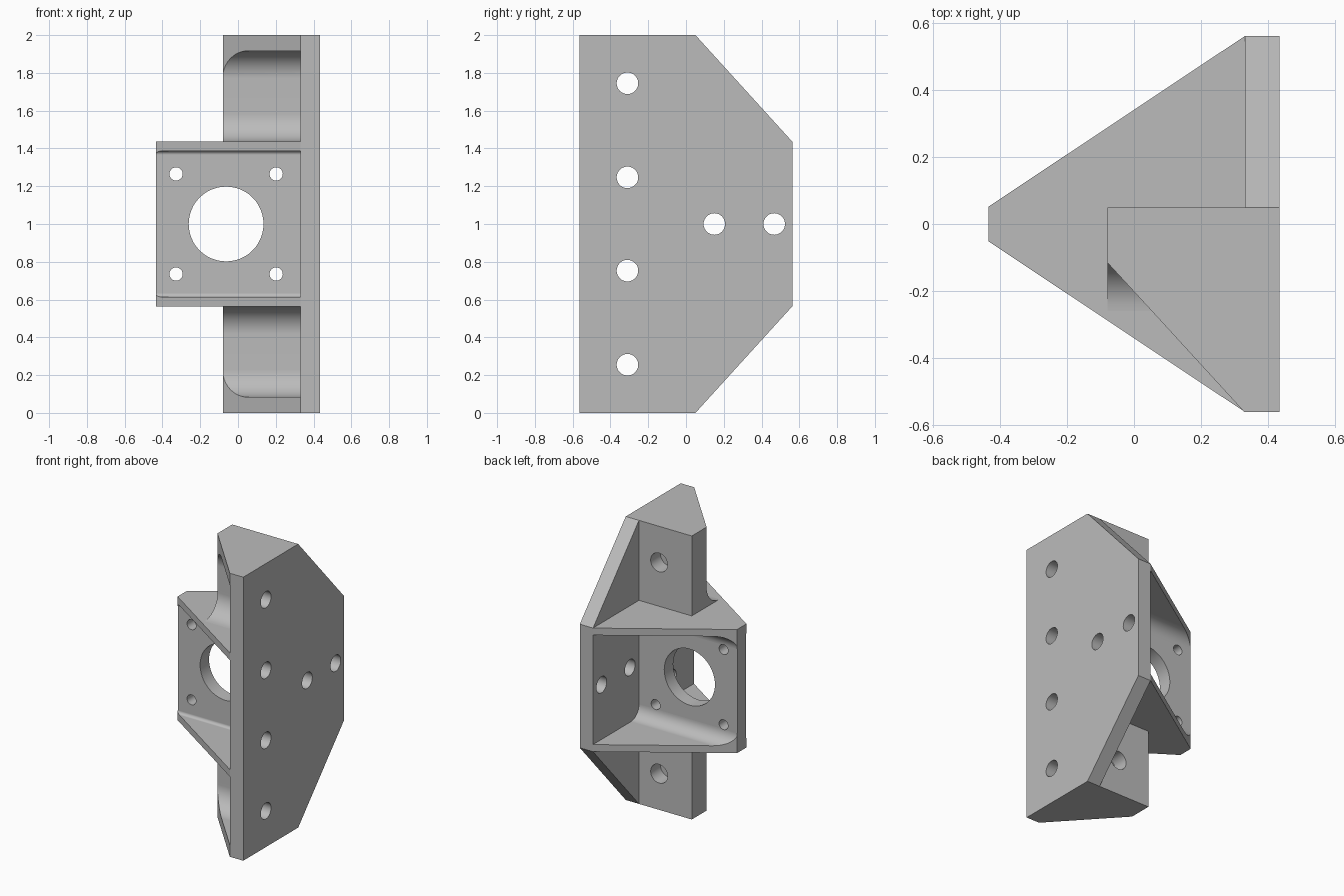
import bpy, bmesh, math
from mathutils import Vector

default = bpy.data.objects.get("Cube")
if default:
    bpy.data.objects.remove(default, do_unlink=True)

grey = bpy.data.materials.new("plain_grey")
grey.use_nodes = True
colour = (0.5, 0.5, 0.5, 1)
grey.diffuse_color = colour
grey.node_tree.nodes["Principled BSDF"].inputs["Base Color"].default_value = colour


def prism(name, points, axis, start, end):
    """Extrude a 2D outline along one axis; the outline uses the other two."""
    bm = bmesh.new()
    verts = []
    for a, b in points:
        co = [a, b]
        co.insert(axis, start)
        verts.append(bm.verts.new(co))
    face = bm.faces.new(verts)
    made = bmesh.ops.extrude_face_region(bm, geom=[face])["geom"]
    offset = Vector((0, 0, 0))
    offset[axis] = end - start
    bmesh.ops.translate(bm, vec=offset,
                        verts=[v for v in made if isinstance(v, bmesh.types.BMVert)])
    bmesh.ops.recalc_face_normals(bm, faces=bm.faces)
    mesh = bpy.data.meshes.new(name)
    bm.to_mesh(mesh)
    bm.free()
    mesh.materials.append(grey)
    obj = bpy.data.objects.new(name, mesh)
    bpy.context.collection.objects.link(obj)
    return obj


def arc(a, b, radius, start, end, steps=12):
    """Points on an arc, angles in degrees."""
    angles = [math.radians(start + (end - start) * i / steps) for i in range(steps + 1)]
    return [(a + radius * math.cos(t), b + radius * math.sin(t)) for t in angles]


def hole(axis, a, b, radius, start, end):
    return prism("hole_cutter", arc(a, b, radius, 0, 360, 48)[:-1], axis, start, end)


def finish(obj, cutters):
    """Cut the part, remove the cutters and smooth the round faces."""
    bpy.ops.object.select_all(action="DESELECT")
    bpy.context.view_layer.objects.active = obj
    obj.select_set(True)
    for cutter in cutters:
        cutter.hide_render = True
        mod = obj.modifiers.new("cut", "BOOLEAN")
        mod.operation = "DIFFERENCE"
        mod.solver = "EXACT"
        mod.object = cutter
        bpy.ops.object.modifier_apply(modifier=mod.name)
        bpy.data.objects.remove(cutter, do_unlink=True)
    bpy.ops.object.shade_smooth_by_angle(angle=math.radians(30))
    obj.modifiers.new("even_normals", "WEIGHTED_NORMAL").keep_sharp = True


INNER, OUTER = 0.332, 0.435     # faces of the mounting plate
FRONT, BACK = 0.5625, 0.05      # front and step depth
HALF = 0.436                    # half height of the central box

# Mounting plate with sloped back corners and six screw holes
outline = [(-FRONT, 0), (BACK, 0), (FRONT, 1 - HALF), (FRONT, 1 + HALF), (BACK, 2), (-FRONT, 2)]
plate = prism("mounting_plate", outline, 0, INNER, OUTER)
spots = [(-0.31, 1 + dz) for dz in (-0.745, -0.247, 0.247, 0.745)] + [(0.15, 1), (0.467, 1)]
finish(plate, [hole(0, y, z, 0.057, 0.2, 0.6) for y, z in spots])

# Central box: a wedge hollowed from front and back around an upright web
wedge = [(-OUTER, -0.052), (INNER, -FRONT), (INNER, FRONT), (-OUTER, 0.052)]
box = prism("motor_box", wedge, 2, 1 - HALF, 1 + HALF)
cutters = []
for side, radius in ((-1, 0.02), (1, 0.09)):
    c = BACK + radius
    h = 0.386
    pocket = [(0.8, 1 - h)] + arc(c, 1 - h + radius, radius, 270, 180)
    pocket += arc(c, 1 + h - radius, radius, 180, 90) + [(0.8, 1 + h)]
    cutters.append(prism("pocket_cutter", [(side * y, z) for y, z in pocket], 0, -0.8, 0.6))
cutters.append(hole(1, -0.063, 1, 0.198, -0.3, 0.3))
for dx in (-0.265, 0.265):
    for dz in (-0.265, 0.265):
        cutters.append(hole(1, -0.063 + dx, 1 + dz, 0.035, -0.3, 0.3))
finish(box, cutters)

# Arms above and below the box: scooped front, slanted lip, blind back hole
R, WALL, LIP = 0.147, -0.113, 0.917
slant = [(-0.162, -0.0255), (0.412, -0.652), (-0.162, -0.652)]
for name, s in (("upper_arm", 1), ("lower_arm", -1)):
    scoop = [(BACK, HALF), (BACK, 1), (-FRONT, 1), (-FRONT, LIP)]
    scoop += arc(WALL - R, LIP - R, R, 90, 0)
    scoop += arc(WALL - R, HALF + R, R, 0, -90)
    arm = prism(name, [(y, 1 + s * z) for y, z in scoop], 0, -0.08, INNER)
    lip_cut = prism("lip_cutter", slant, 2, 1 + s * 0.7, 1 + s * 1.1)
    finish(arm, [lip_cut, hole(1, 0.175, 1 + s * 0.745, 0.066, -0.06, 0.2)])
